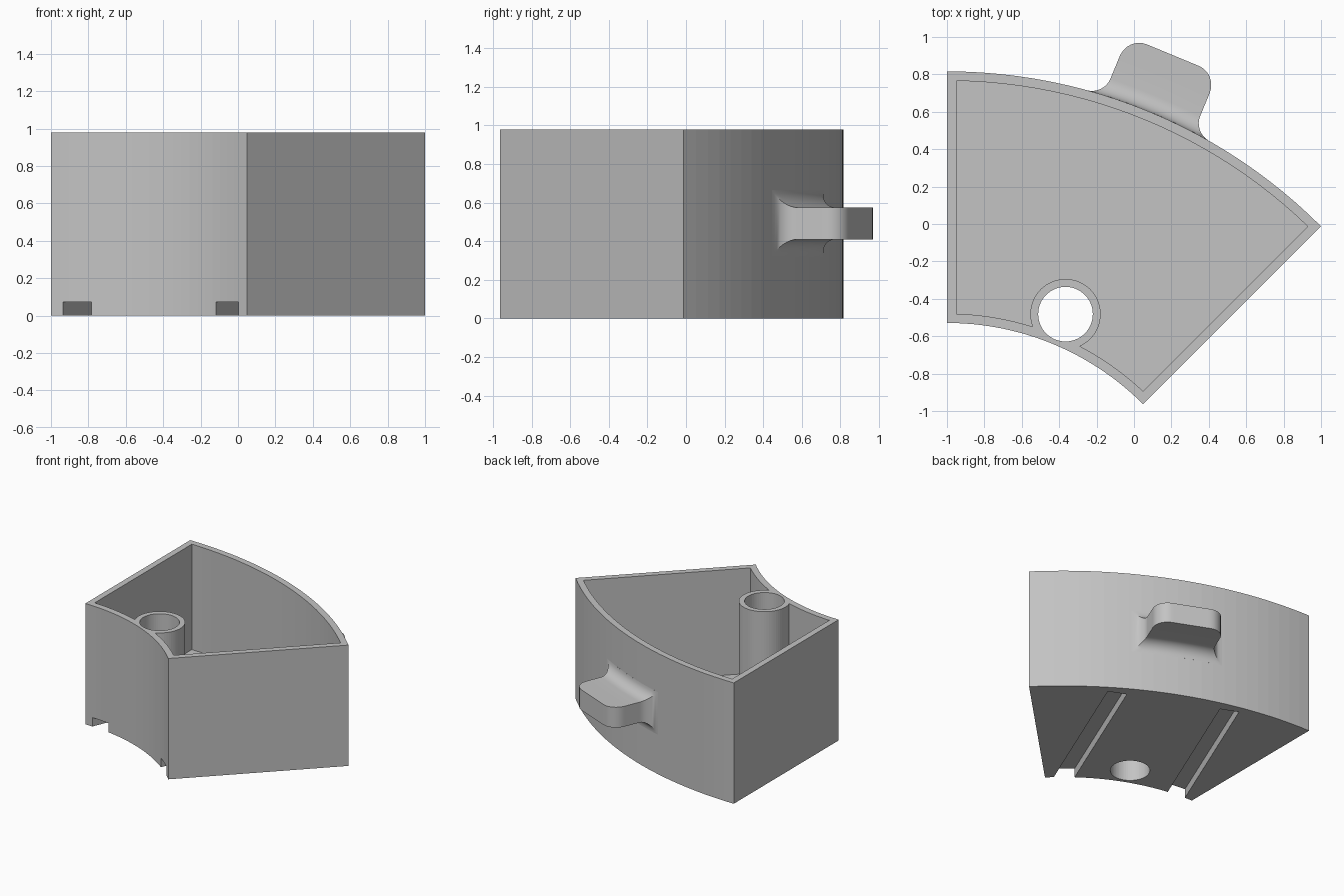
import bpy
import bmesh
from math import sin, cos, asin, sqrt, pi, radians

if "Cube" in bpy.data.objects:
    bpy.data.objects.remove(bpy.data.objects["Cube"])

CX, CY = -1.0, -2.012            # shared centre of both curved walls
R_IN, R_OUT = 1.483, 2.828
WALL, HEIGHT, FLOOR = 0.05, 0.98, 0.125
MID = radians(67.5)              # direction halfway between the straight walls

grey = bpy.data.materials.new("light_grey")
grey.use_nodes = True
grey.diffuse_color = (0.55, 0.55, 0.55, 1)
grey.node_tree.nodes["Principled BSDF"].inputs["Base Color"].default_value = (0.55, 0.55, 0.55, 1)


def local(t, r):
    """Point t across and r outward along the middle direction."""
    return (CX + t * sin(MID) + r * cos(MID), CY - t * cos(MID) + r * sin(MID))


def finish(name, bm):
    bmesh.ops.recalc_face_normals(bm, faces=bm.faces)
    mesh = bpy.data.meshes.new(name)
    bm.to_mesh(mesh)
    bm.free()
    mesh.materials.append(grey)
    obj = bpy.data.objects.new(name, mesh)
    bpy.context.collection.objects.link(obj)
    return obj


def prism(name, outline, z0, z1):
    bm = bmesh.new()
    base = bm.faces.new([bm.verts.new((x, y, z0)) for x, y in outline])
    top = bmesh.ops.extrude_face_region(bm, geom=[base])["geom"]
    verts = [v for v in top if isinstance(v, bmesh.types.BMVert)]
    bmesh.ops.translate(bm, verts=verts, vec=(0, 0, z1 - z0))
    return finish(name, bm)


def sector(inset, steps=24):
    """Ring sector outline with every side moved inward by inset."""
    pts = []
    for r, flip in ((R_IN + inset, False), (R_OUT - inset, True)):
        a = asin(inset / r)
        lo, hi = pi / 4 + a, pi / 2 - a
        arc = [lo + (hi - lo) * i / steps for i in range(steps + 1)]
        if flip:
            arc.reverse()
        # inner arc runs one way, outer arc returns the other way
        pts += [(CX + r * cos(b), CY + r * sin(b)) for b in arc]
    return pts


def circle(centre, radius, sides=64):
    return [(centre[0] + radius * cos(2 * pi * i / sides),
             centre[1] + radius * sin(2 * pi * i / sides)) for i in range(sides)]


def cut(target, cutter):
    cutter.hide_render = True
    mod = target.modifiers.new("cut", "BOOLEAN")
    mod.operation, mod.solver, mod.object = "DIFFERENCE", "EXACT", cutter
    bpy.context.view_layer.objects.active = target
    bpy.ops.object.modifier_apply(modifier=mod.name)
    bpy.data.objects.remove(cutter)


# Bin body: the cavity leaves the screw tube standing against the inner wall
tube_centre = local(0, 1.656)
body = prism("bin_body", sector(0), 0, HEIGHT)
cavity = prism("cavity", sector(WALL), FLOOR, HEIGHT + 0.2)
cut(cavity, prism("tube", circle(tube_centre, 0.188), 0, HEIGHT + 0.4))
cut(body, cavity)
cut(body, prism("tube_hole", circle(tube_centre, 0.146), -0.2, HEIGHT + 0.2))

# Two parallel rail grooves under the floor, open at the inner wall
for side in (-1, 1):
    a, b = side * 0.36, side * 0.507
    groove = [local(a, 1.2), local(b, 1.2), local(b, 2.72), local(a, 2.72)]
    cut(body, prism("groove", groove, -0.1, 0.073))

# Handle: rectangles lofted outward, flared at the wall and rounded at the tip
LENGTH, HALF_W, HALF_H, FLARE, TIP = 0.327, 0.26, 0.0825, 0.09, 0.11
HANDLE_Z, STEPS, ACROSS = 0.4925, 8, 16
angles = [i * pi / 2 / STEPS for i in range(STEPS + 1)]
sections = [(-0.02, HALF_W + FLARE, HALF_H + FLARE)]
for a in angles:
    grow = FLARE * (1 - sin(a))
    sections.append((FLARE * (1 - cos(a)), HALF_W + grow, HALF_H + grow))
for a in angles:
    sections.append((LENGTH - TIP + TIP * sin(a), HALF_W - TIP + TIP * cos(a), HALF_H))

bm = bmesh.new()
rings = []
for s, w, h in sections:
    row = [w * (2 * i / ACROSS - 1) for i in range(ACROSS + 1)]
    ring = []
    for t, z in [(t, -h) for t in row] + [(t, h) for t in reversed(row)]:
        # follow the curved wall at the root, become straight at the tip
        sag = (R_OUT - sqrt(R_OUT ** 2 - t ** 2)) * (1 - s / LENGTH)
        ring.append(bm.verts.new((*local(t, R_OUT + s - sag), HANDLE_Z + z)))
    rings.append(ring)
for low, high in zip(rings, rings[1:]):
    for i in range(len(low)):
        j = (i + 1) % len(low)
        bm.faces.new((low[i], low[j], high[j], high[i]))
for ring in (rings[0], rings[-1]):
    for i in range(ACROSS):
        bm.faces.new((ring[i], ring[i + 1], ring[-2 - i], ring[-1 - i]))
handle = finish("handle", bm)

bpy.ops.object.select_all(action="DESELECT")
handle.select_set(True)
bpy.context.view_layer.objects.active = handle
bpy.ops.object.shade_smooth_by_angle(angle=radians(30))
